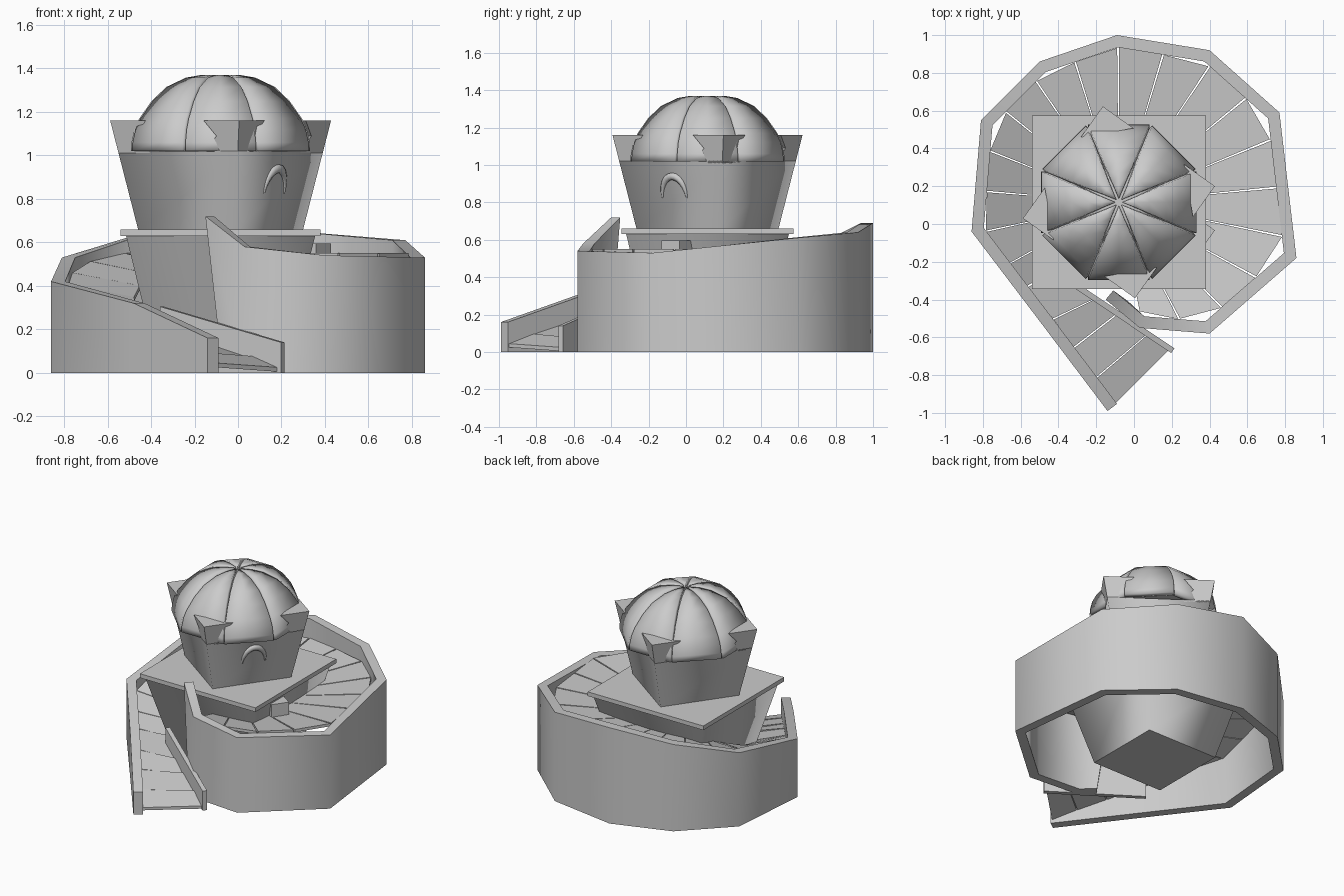
import bpy, bmesh, math
from mathutils import Vector, geometry

if "Cube" in bpy.data.objects:
    bpy.data.objects.remove(bpy.data.objects["Cube"])

stone = bpy.data.materials.new("grey stone")
stone.use_nodes = True
stone.diffuse_color = (0.6, 0.6, 0.6, 1)
stone.node_tree.nodes["Principled BSDF"].inputs["Base Color"].default_value = (0.6, 0.6, 0.6, 1)

CX, CY = -0.08, 0.115
CENTRE = Vector((CX, CY))


def finish(name, bm, smooth=None):
    bmesh.ops.recalc_face_normals(bm, faces=bm.faces)
    mesh = bpy.data.meshes.new(name)
    bm.to_mesh(mesh)
    bm.free()
    mesh.materials.append(stone)
    ob = bpy.data.objects.new(name, mesh)
    bpy.context.collection.objects.link(ob)
    if smooth:
        bpy.ops.object.select_all(action='DESELECT')
        ob.select_set(True)
        bpy.context.view_layer.objects.active = ob
        bpy.ops.object.shade_smooth_by_angle(angle=math.radians(smooth))
    return ob


def loft(bm, rings):
    """Join rings of equal length, cap both ends and return the caps."""
    loops = [[bm.verts.new(p) for p in ring] for ring in rings]
    n = len(loops[0])
    for a, b in zip(loops, loops[1:]):
        for i in range(n):
            j = (i + 1) % n
            bm.faces.new((a[i], a[j], b[j], b[i]))
    return [bm.faces.new(loops[0]), bm.faces.new(loops[-1])]


def turned(name, profile, sides, turn, smooth=None):
    """Many-sided solid around the tower axis from (radius, z) pairs."""
    bm = bmesh.new()
    angles = [turn + math.tau * i / sides for i in range(sides)]
    caps = loft(bm, [[(CX + r * math.cos(a), CY + r * math.sin(a), z) for a in angles]
                     for r, z in profile])
    bmesh.ops.recalc_face_normals(bm, faces=bm.faces)
    # Separate caps stay crisp when the sides are smoothed
    bmesh.ops.split_edges(bm, edges=[e for f in caps for e in f.edges])
    return finish(name, bm, smooth)


# Outer spiral wall: outline with the height of its top edge
wall = [(-0.14, -0.99, 0.16), (-0.48, -0.54, 0.32), (-0.86, -0.04, 0.42),
        (-0.81, 0.55, 0.53), (-0.50, 0.86, 0.625), (-0.09, 1.0, 0.69),
        (0.40, 0.92, 0.64), (0.77, 0.59, 0.61), (0.86, -0.18, 0.53),
        (0.40, -0.58, 0.54), (0.03, -0.55, 0.58), (-0.15, -0.40, 0.72)]


def inset_path(path, thick):
    pts = [Vector(p[:2]) for p in path]
    dirs = [(b - a).normalized() for a, b in zip(pts, pts[1:])]
    result = []
    for i, p in enumerate(pts):
        before, after = dirs[max(i - 1, 0)], dirs[min(i, len(dirs) - 1)]
        d = (before + after).normalized()
        result.append(p + Vector((d.y, -d.x)) * thick / d.dot(before))
    return result


inner = inset_path(wall, 0.063)
bm = bmesh.new()
rings = [[(x, y, 0), (x, y, z), (q.x, q.y, z), (q.x, q.y, 0)]
         for (x, y, z), q in zip(wall, inner)]
rings[-1][0] = (-0.07, -0.465, 0)
rings[-1][3] = (-0.03, -0.41, 0)
loft(bm, rings)
finish("spiral_wall", bm, 60)

# Low inner rail beside the first steps
rail = [(0.197, -0.683, 0.14), (-0.36, -0.31, 0.305)]
bm = bmesh.new()
loft(bm, [[(x, y, 0), (x, y, z), (x + 0.017, y + 0.025, z), (x + 0.017, y + 0.025, 0)]
          for x, y, z in rail])
finish("inner_rail", bm)

# Plank edges: the straight flight, then radial edges around the tower
edges = [((-0.10, -0.95), (0.18, -0.67)), ((-0.20, -0.81), (0.06, -0.59)),
         ((-0.32, -0.65), (-0.10, -0.48)), ((-0.43, -0.50), (-0.22, -0.40)),
         ((-0.57, -0.33), (-0.36, -0.20))]
for i in range(18):
    a = math.radians(209 - 17 * i)
    ray = Vector((math.cos(a), math.sin(a)))
    start, end = CENTRE + ray * 0.4, CENTRE + ray * 2
    hits = [geometry.intersect_line_line_2d(start, end, p, q)
            for p, q in zip(inner, inner[1:])]
    far = min((h for h in hits if h), key=lambda h: (h - start).length)
    edges.append((far, start))

# Planks climb with the ramp, then run level, banked towards the tower
bm = bmesh.new()
for i, (near, far) in enumerate(zip(edges, edges[1:])):
    o1, i1, o2, i2 = (Vector(p) for p in near + far)
    low, high = (min(0.045 + 0.052 * k, 0.55) for k in (i, i + 1))
    bank = min(0.02 + 0.01 * i, 0.06)
    corners = [(o1, low), (i1, low - bank), (i2.lerp(i1, 0.04), high - bank),
               (o2.lerp(o1, 0.04), high)]
    loft(bm, [[(p.x, p.y, z - drop) for p, z in corners] for drop in (0.02, 0)])
finish("spiral_steps", bm)

# Lower tower, flaring upwards, and its square ledge
S = math.sqrt(2)
turned("lower_tower", [(0.28 * S, 0), (0.435 * S, 0.63)], 4, math.pi / 4, 89)
ledge = turned("square_ledge", [(0.46 * S, 0.63), (0.46 * S, 0.66)], 4, math.pi / 4)

# Upper tower, turned on the ledge
TURN = math.radians(9.5)


def flare(z):
    return 0.385 + 0.26 * (z - 0.66)


turned("upper_tower", [(flare(z), z) for z in (0.65, 1.02)], 4, TURN, 89)

# Solid merlons on the four corners, waisted where the dome meets them
bm = bmesh.new()
for k in range(4):
    a = TURN + k * math.pi / 2
    corner = Vector((math.cos(a), math.sin(a), 0))
    arms = [Vector((math.cos(a + t), math.sin(a + t), 0))
            for t in (-3 * math.pi / 4, 3 * math.pi / 4)]
    rings = []
    for reach, z in ((0.18, 1.01), (0.125, 1.09), (0.2, 1.16)):
        tip = Vector((CX, CY, z)) + corner * flare(z)
        rings.append([tip, tip + arms[0] * reach, tip + arms[1] * reach])
    loft(bm, rings)
finish("corner_merlons", bm)

# Dome of eight separate ribs over a hidden core
profile = [(0.412, 1.02), (0.41, 1.06), (0.397, 1.12), (0.374, 1.17), (0.318, 1.25),
           (0.25, 1.315), (0.16, 1.358), (0.09, 1.37), (0.02, 1.37)]
bm = bmesh.new()
for k in range(8):
    a = k * math.pi / 4
    out = Vector((math.cos(a), math.sin(a), 0))
    side = Vector((-out.y, out.x, 0))
    rows = []
    for r, z in profile:
        half = max(r * math.tan(math.pi / 8) - 0.008, 0.001)
        rows.append([bm.verts.new(Vector((CX, CY, z)) + out * r + side * half * s)
                     for s in (-1, 0, 1)])
    for low, high in zip(rows, rows[1:]):
        for j in range(2):
            bm.faces.new((low[j], low[j + 1], high[j + 1], high[j]))
ribs = finish("dome_ribs", bm, 35)
solid = ribs.modifiers.new("thickness", 'SOLIDIFY')
solid.thickness = 0.04
turned("dome_core", [(r * 0.97, z - 0.025) for r, z in profile[1:]], 8, math.pi / 8, 35)

# Tapered arch moulding on the front left face of the upper tower
curve = bpy.data.curves.new("window_arch", 'CURVE')
curve.dimensions = '3D'
curve.bevel_depth = 0.022
curve.bevel_resolution = 1
curve.use_fill_caps = True
spline = curve.splines.new('POLY')
spline.points.add(12)
face = TURN - math.pi / 4
out = Vector((math.cos(face), math.sin(face), 0))
side = Vector((-out.y, out.x, 0))
for i, pt in enumerate(spline.points):
    t = math.pi * i / 12
    z = 0.825 + 0.115 * math.sin(t)
    p = Vector((CX, CY, z)) + out * (0.314 + 0.18 * (z - 0.9)) + side * 0.08 * math.cos(t)
    pt.co = (*p, 1)
    pt.radius = 0.25 + 0.75 * math.sin(t)
curve.materials.append(stone)
arch = bpy.data.objects.new("window_arch", curve)
bpy.context.collection.objects.link(arch)

# Small hood under the ledge
bm = bmesh.new()
bmesh.ops.create_cube(bm, size=1)
hood = finish("door_hood", bm)
hood.scale = (0.18, 0.12, 0.11)
hood.location = (0.32, -0.03, 0.54)
hood.rotation_euler.z = face
